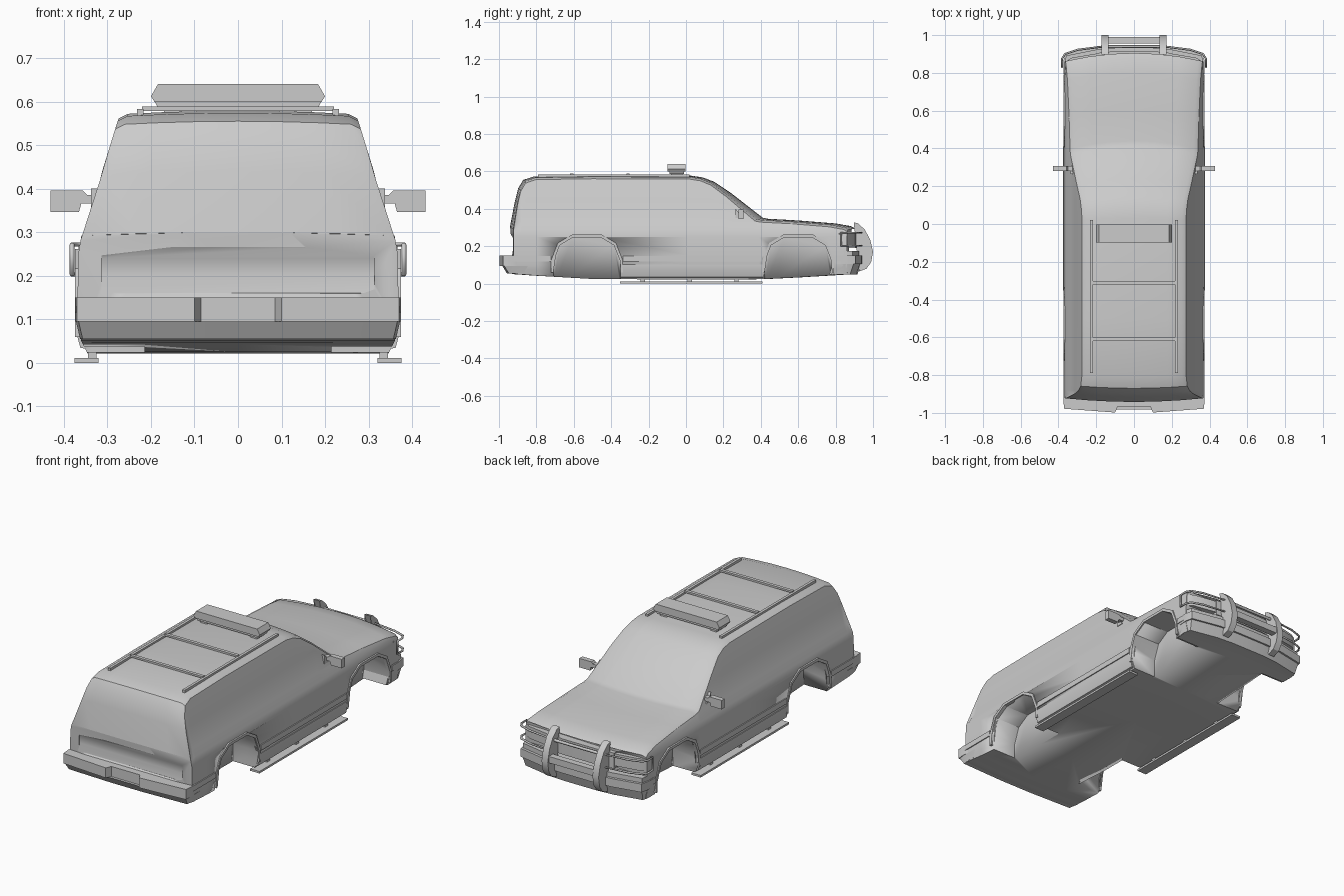
import bpy, bmesh, math
from mathutils import Vector

if "Cube" in bpy.data.objects:
    bpy.data.objects.remove(bpy.data.objects["Cube"])


def finish(name, bm, angle=30):
    bmesh.ops.recalc_face_normals(bm, faces=bm.faces)
    me = bpy.data.meshes.new(name)
    bm.to_mesh(me)
    bm.free()
    ob = bpy.data.objects.new(name, me)
    bpy.context.collection.objects.link(ob)
    activate(ob)
    bpy.ops.object.shade_smooth_by_angle(angle=math.radians(angle))
    return ob


def activate(ob):
    bpy.ops.object.select_all(action='DESELECT')
    ob.select_set(True)
    bpy.context.view_layer.objects.active = ob


def prism(name, pts, axis, a, b, shrink=1.0):
    """Extrude a 2D outline along an axis; shrink scales the outline at end a."""
    def place(p, t):
        return {'x': (t, p[0], p[1]), 'y': (p[0], t, p[1]), 'z': (p[0], p[1], t)}[axis]
    bm = bmesh.new()
    lo = [bm.verts.new(place((p[0] * shrink, p[1] * shrink), a)) for p in pts]
    hi = [bm.verts.new(place(p, b)) for p in pts]
    n = len(pts)
    bm.faces.new(lo)
    bm.faces.new(hi)
    for i in range(n):
        bm.faces.new((lo[i], lo[(i + 1) % n], hi[(i + 1) % n], hi[i]))
    bmesh.ops.triangulate(bm, faces=[f for f in bm.faces if len(f.verts) > 4])
    return finish(name, bm)


def box(name, x, y, z):
    return prism(name, [(x[0], y[0]), (x[1], y[0]), (x[1], y[1]), (x[0], y[1])], 'z', *z)


def mirror_pts(half):
    return half + [(-x, y) for x, y in reversed(half) if x > 0]


def tube(name, pts, r, cyclic=False):
    cu = bpy.data.curves.new(name, 'CURVE')
    cu.dimensions = '3D'
    cu.bevel_depth = r
    cu.bevel_resolution = 1
    cu.use_fill_caps = True
    sp = cu.splines.new('POLY')
    sp.points.add(len(pts) - 1)
    for p, q in zip(sp.points, pts):
        p.co = (*q, 1)
    sp.use_cyclic_u = cyclic
    ob = bpy.data.objects.new(name, cu)
    bpy.context.collection.objects.link(ob)
    return ob


# Body shell: cross-sections lofted along the length
SIDE = [(0.0, .335), (.02, .345), (.05, .36), (.10, .369), (.25, .367),
        (.29, .36), (.33, .338), (.44, .312), (.55, .278), (.6, .262)]


def half_width(z):
    for (z0, x0), (z1, x1) in zip(SIDE, SIDE[1:]):
        if z <= z1:
            return x0 + (x1 - x0) * (z - z0) / (z1 - z0)
    return SIDE[-1][1]


def section(y, zb, t, bow):
    zs = [zb, zb + .03, .10, .15, min(.25, t - .05), min(.29, t - .035),
          min(.33, t - .022), min(.44, t - .020), t - .018]
    side = [(half_width(z), z) for z in zs]
    xe = side[-1][0] - .022
    half = [(0, zb), (.215, zb)] + side
    half += [(xe * f, t - .007 * f * f) for f in (1, .7, .35, 0)]
    ring = half + [(-x, z) for x, z in reversed(half[1:-1])]
    return [(x, y - bow * (x / .37) ** 2, z) for x, z in ring]


# y, underside z, top z, bow in plan
SECTIONS = [(-.942, .055, .30, -.02), (-.915, .05, .44, -.02), (-.897, .05, .51, -.02),
            (-.87, .047, .555, -.02), (-.81, .043, .574, -.01), (-.5, .025, .579, 0),
            (.03, .022, .577, .02), (.09, .022, .568, .025), (.15, .022, .545, .03),
            (.24, .022, .485, .04), (.41, .024, .353, .05), (.44, .025, .347, .05),
            (.6, .033, .338, .04), (.80, .045, .322, .04), (.88, .05, .308, .04),
            (.905, .05, .295, .045)]
bm = bmesh.new()
rings = [[bm.verts.new(p) for p in section(*s)] for s in SECTIONS]
n = len(rings[0])
for r0, r1 in zip(rings, rings[1:]):
    for i in range(n):
        bm.faces.new((r0[i], r0[(i + 1) % n], r1[(i + 1) % n], r1[i]))
caps = [bm.faces.new(rings[0]), bm.faces.new(rings[-1])]
bmesh.ops.triangulate(bm, faces=caps)
body = finish("body_shell", bm)

# Wheel wells and tailgate recess cut from the body
ARCH = [(-.18, .0), (-.178, .12), (-.145, .205), (-.075, .247), (.075, .247),
        (.145, .205), (.178, .12), (.18, .0)]
cutters = []
for cy in (-.53, .60):
    for s in (-1, 1):
        cutters.append(prism("well_cutter", [(cy + y, z - .02 if z == 0 else z) for y, z in ARCH],
                             'x', s * .215, s * .5))
cutters.append(prism("recess_cutter", [(-1.0, .155), (-.928, .16), (-.92, .20), (-.922, .24),
                                       (-.94, .27), (-1.0, .27)], 'x', -.313, .313))
for c in cutters:
    activate(body)
    m = body.modifiers.new("cut", 'BOOLEAN')
    m.operation = 'DIFFERENCE'
    m.solver = 'EXACT'
    m.object = c
    bpy.ops.object.modifier_move_to_index(modifier=m.name, index=0)
    bpy.ops.object.modifier_apply(modifier=m.name)
    bpy.data.objects.remove(c, do_unlink=True)

# Rear bumper with number-plate notch, and skirt below
rear = mirror_pts([(.368, -.90), (.374, -.93), (.37, -.978), (.1, -.998), (.083, -.96), (.07, -.955)])
prism("rear_bumper", rear, 'z', .095, .15)
prism("rear_skirt", mirror_pts([(.366, -.80), (.372, -.93), (.366, -.972), (.1, -.982)]), 'z', .055, .095, .975)
box("rear_plate_mount", (-.085, .085), (-.968, -.93), (.085, .15))

# Front bumper, lower valance, grille and lamps
front = mirror_pts([(.368, .79), (.374, .86), (.365, .905), (.2, .938), (.1, .945)])
prism("front_bumper", front, 'z', .105, .15)
prism("front_valance", [(x * .99, y * .99) for x, y in front], 'z', .05, .105, .98)
prism("front_bumper_cap", [(x * .985, y * .985) for x, y in front], 'z', .15, .175)
prism("grille", mirror_pts([(.2, .84), (.2, .905), (.1, .915)]), 'z', .19, .275)
for s in (-1, 1):
    prism("headlamp", [(s * .20, .84), (s * .20, .902), (s * .33, .88), (s * .358, .862),
                       (s * .366, .82), (s * .33, .80)], 'z', .205, .27)

# Push bar: curved uprights and cross members
CRESCENT = [(.897, .328), (.92, .322), (.955, .29), (.985, .235), (1.0, .17), (.99, .115),
            (.965, .08), (.925, .065), (.93, .13), (.935, .19), (.927, .25)]
for s in (-1, 1):
    prism("push_bar_upright", CRESCENT, 'x', s * .135, s * .172)
box("push_bar_plate", (-.135, .135), (.955, .99), (.165, .20))
tube("push_bar_rail", [(-.14, .94, .27), (.14, .94, .27)], .008)

for s in (-1, 1):
    # Lamp guard loop
    tube("lamp_guard", [(s * x, y, z) for z, seq in ((.272, 1), (.203, -1)) for x, y in
                        [(.16, .94), (.30, .922), (.365, .90), (.381, .875), (.381, .83)][::seq]],
         .0055, True)
    # Arch lips
    for cy in (-.53, .60):
        inner = [(cy + y, max(z, .06)) for y, z in ARCH]
        outer = [(cy + y * 1.07, max(z * 1.06, .06)) for y, z in ARCH]
        prism("arch_lip", inner + outer[::-1], 'x', s * .355, s * .374)
    # Side mouldings and sill panel
    for y0, y1 in ((-.935, -.722), (-.337, .407), (.793, .86)):
        box("side_moulding", (s * .355, s * .374), (y0, y1), (.118, .148))
    prism("sill_panel", [(s * .34, .03), (s * .362, .035), (s * .373, .075), (s * .373, .103),
                         (s * .34, .103)], 'y', -.35, .415)
    # Running board and brackets
    box("running_board", (s * .32, s * .376), (-.352, .41), (0, .011))
    for y in (-.23, .02, .27):
        box("board_bracket", (s * .325, s * .345), (y - .012, y + .012), (.01, .04))
    # Wing mirror with arm and quarter trim
    prism("wing_mirror", [(s * .43, .347), (s * .43, .396), (s * .357, .396), (s * .35, .386),
                          (s * .325, .386), (s * .325, .366), (s * .36, .366), (s * .365, .347)],
          'y', .28, .307)
    prism("quarter_trim", [(.265, .35), (.305, .35), (.265, .40)], 'x', s * .315, s * .337)
    # Roof rail
    box("roof_rail", (s * .217, s * .232), (-.79, .02), (.565, .583))

# Roof rack crossbars
for y in (-.31, -.61):
    box("rack_crossbar", (-.22, .22), (y - .009, y + .009), (.579, .589))

# Light bar with pointed ends, and its feet
prism("light_bar", [(-.2, .612), (-.184, .64), (.184, .64), (.2, .612), (.192, .600), (-.192, .600)],
      'y', -.098, -.002)
prism("light_bar_base", [(-.192, .601), (-.184, .586), (.184, .586), (.192, .601)], 'y', -.088, -.012)
for s in (-1, 1):
    box("light_bar_foot", (s * .13, s * .17), (-.08, -.02), (.565, .59))
